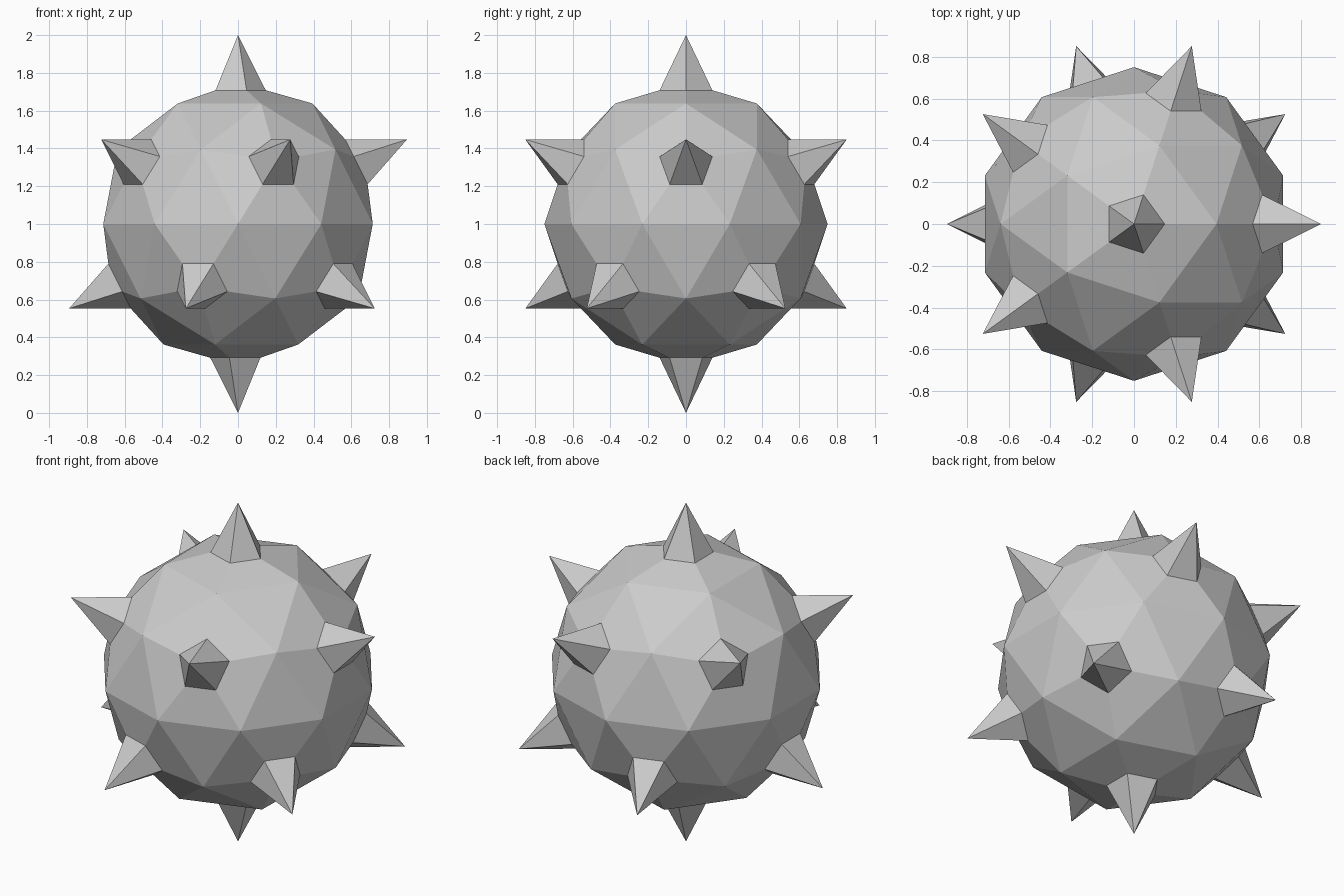
import bpy, bmesh

if "Cube" in bpy.data.objects:
    bpy.data.objects.remove(bpy.data.objects["Cube"])

BODY_R = 0.75      # faceted ball radius
BASE_R = 0.147     # spike base circumradius
BASE_H = 0.708     # distance of spike base from ball centre
TIP_R = 1.0        # distance of spike tip from ball centre

# faceted ball
bm = bmesh.new()
bmesh.ops.create_icosphere(bm, subdivisions=2, radius=BODY_R)

# cut the twelve five-edged corners into pentagons
corners = [v for v in bm.verts if len(v.link_edges) == 5]
bmesh.ops.bevel(bm, geom=corners, offset=0.153, offset_type='OFFSET',
                segments=1, profile=0.5, affect='VERTICES')
pentagons = [f for f in bm.faces if len(f.verts) == 5]
for f in pentagons:
    axis = f.calc_center_median().normalized()
    for v in f.verts:
        radial = v.co - axis * v.co.dot(axis)
        v.co = axis * BASE_H + radial.normalized() * BASE_R

# raise a five-sided spike from each pentagon
tips = bmesh.ops.poke(bm, faces=pentagons)["verts"]
for v in tips:
    v.co = v.co.normalized() * TIP_R

bmesh.ops.recalc_face_normals(bm, faces=bm.faces[:])
mesh = bpy.data.meshes.new("spiked_ball")
bm.to_mesh(mesh)
bm.free()
ball = bpy.data.objects.new("spiked_ball", mesh)
ball.location.z = 1.0
bpy.context.collection.objects.link(ball)
